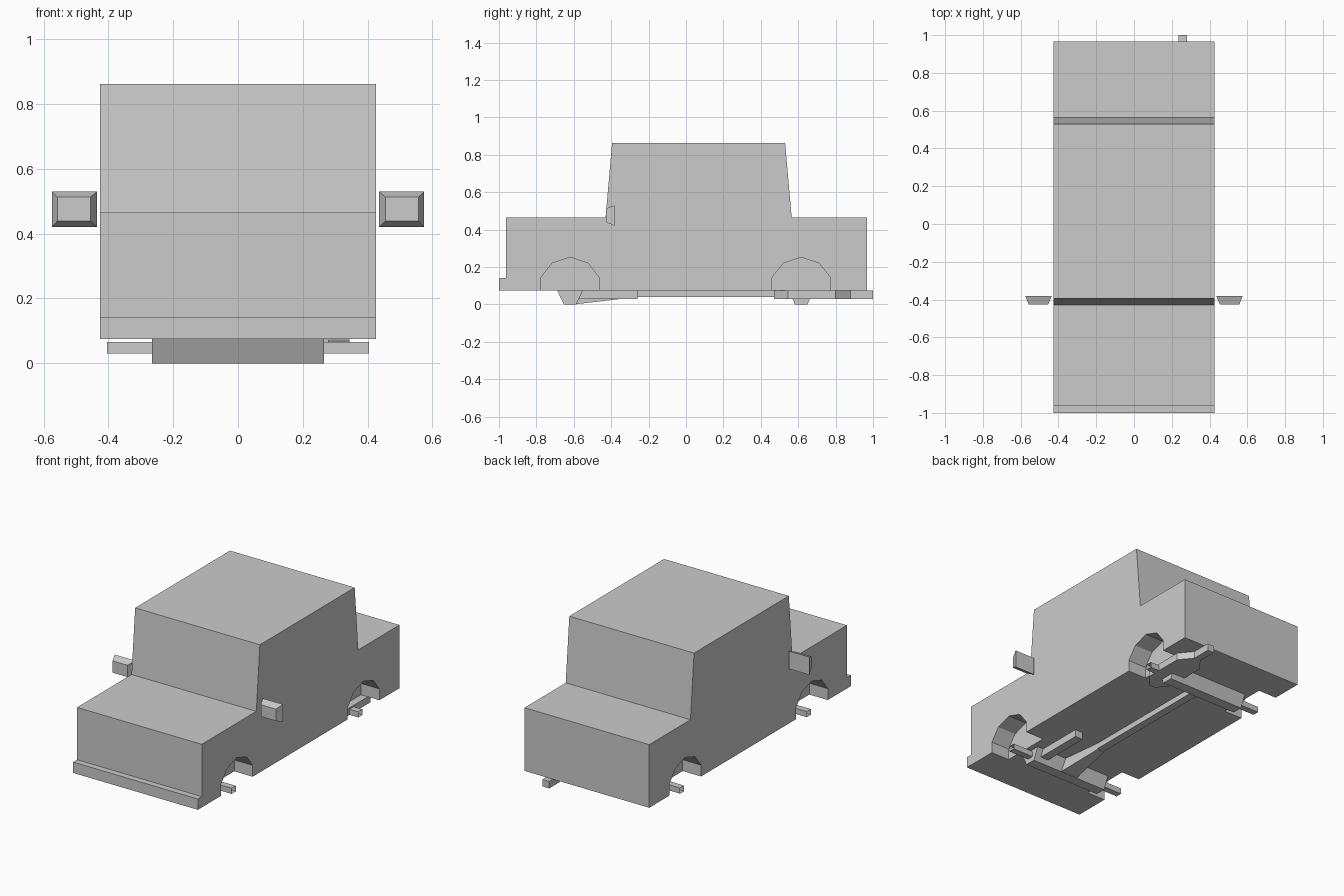
import bpy, bmesh

if "Cube" in bpy.data.objects:
    bpy.data.objects.remove(bpy.data.objects["Cube"])


def finish(name, bm):
    bmesh.ops.recalc_face_normals(bm, faces=bm.faces[:])
    me = bpy.data.meshes.new(name)
    bm.to_mesh(me)
    bm.free()
    ob = bpy.data.objects.new(name, me)
    bpy.context.collection.objects.link(ob)
    return ob


def loft(name, loop_a, loop_b, caps=True):
    """Join two matching point loops, optionally closing the ends."""
    bm = bmesh.new()
    a = [bm.verts.new(p) for p in loop_a]
    b = [bm.verts.new(p) for p in loop_b]
    n = len(a)
    for i in range(n):
        j = (i + 1) % n
        bm.faces.new((a[i], a[j], b[j], b[i]))
    if caps:
        bm.faces.new(a[::-1])
        bm.faces.new(b)
    return finish(name, bm)


def side_prism(name, profile, x0, x1, caps=True):
    return loft(name, [(x0, y, z) for y, z in profile],
                [(x1, y, z) for y, z in profile], caps)


def rect_xz(x0, x1, z0, z1, y):
    return [(x0, y, z0), (x1, y, z0), (x1, y, z1), (x0, y, z1)]


# Body shell with bumper step and cabin
body = side_prism("body", [
    (-1, .075), (-1, .142), (-.962, .142), (-.962, .465), (-.43, .465),
    (-.395, .863), (.53, .863), (.565, .465), (.967, .465), (.967, .075)],
    -.426, .426)

# Faceted wheel arches cut into both sides
arch = [(-.155, .0), (-.155, .145), (-.096, .22), (0, .252),
        (.096, .22), (.155, .145), (.155, .0)]
bpy.context.view_layer.objects.active = body
for cy in (-.62, .616):
    for s in (-1, 1):
        cutter = side_prism("arch_cutter", [(cy + y, z) for y, z in arch],
                            s * .30, s * .6)
        cutter.hide_render = True
        mod = body.modifiers.new("arch", 'BOOLEAN')
        mod.operation = 'DIFFERENCE'
        mod.solver = 'EXACT'
        mod.object = cutter
        bpy.ops.object.modifier_apply(modifier=mod.name)
        bpy.data.objects.remove(cutter)

# Axle housings with open square stubs
for label, cy in (("front", -.62), ("rear", .616)):
    side_prism(label + "_axle_housing",
               [(cy - .07, .078), (cy - .033, 0), (cy + .033, 0), (cy + .07, .078)],
               -.266, .266)
    for s in (-1, 1):
        side_prism(label + "_axle_stub",
                   [(cy - .02, .03), (cy + .02, .03), (cy + .02, .065), (cy - .02, .065)],
                   s * .26, s * .405, caps=False)

# Door mirrors, tapering toward the front
for s in (-1, 1):
    loft("door_mirror", rect_xz(s * .455, s * .557, .44, .513, -.427),
         rect_xz(s * .436, s * .575, .42, .53, -.382))

# Drive shaft and its tapered front gearbox
loft("drive_shaft", rect_xz(-.025, .025, .04, .078, -.4),
     rect_xz(-.025, .025, .04, .078, .6))
loft("gearbox", rect_xz(-.06, .06, 0, .078, -.6),
     rect_xz(-.025, .025, .035, .078, -.3))

# Front exhaust section
loft("front_pipe", rect_xz(.17, .225, .03, .077, -.6),
     rect_xz(.17, .225, .03, .077, -.26))

# Muffler with tail pipe, from a plan outline
plan = [(.235, .47), (.28, .47), (.345, .545), (.345, .80), (.28, .88), (.28, 1),
        (.235, 1), (.235, .88), (.175, .80), (.175, .545)]
loft("muffler", [(x, y, .03) for x, y in plan], [(x, y, .074) for x, y in plan])
